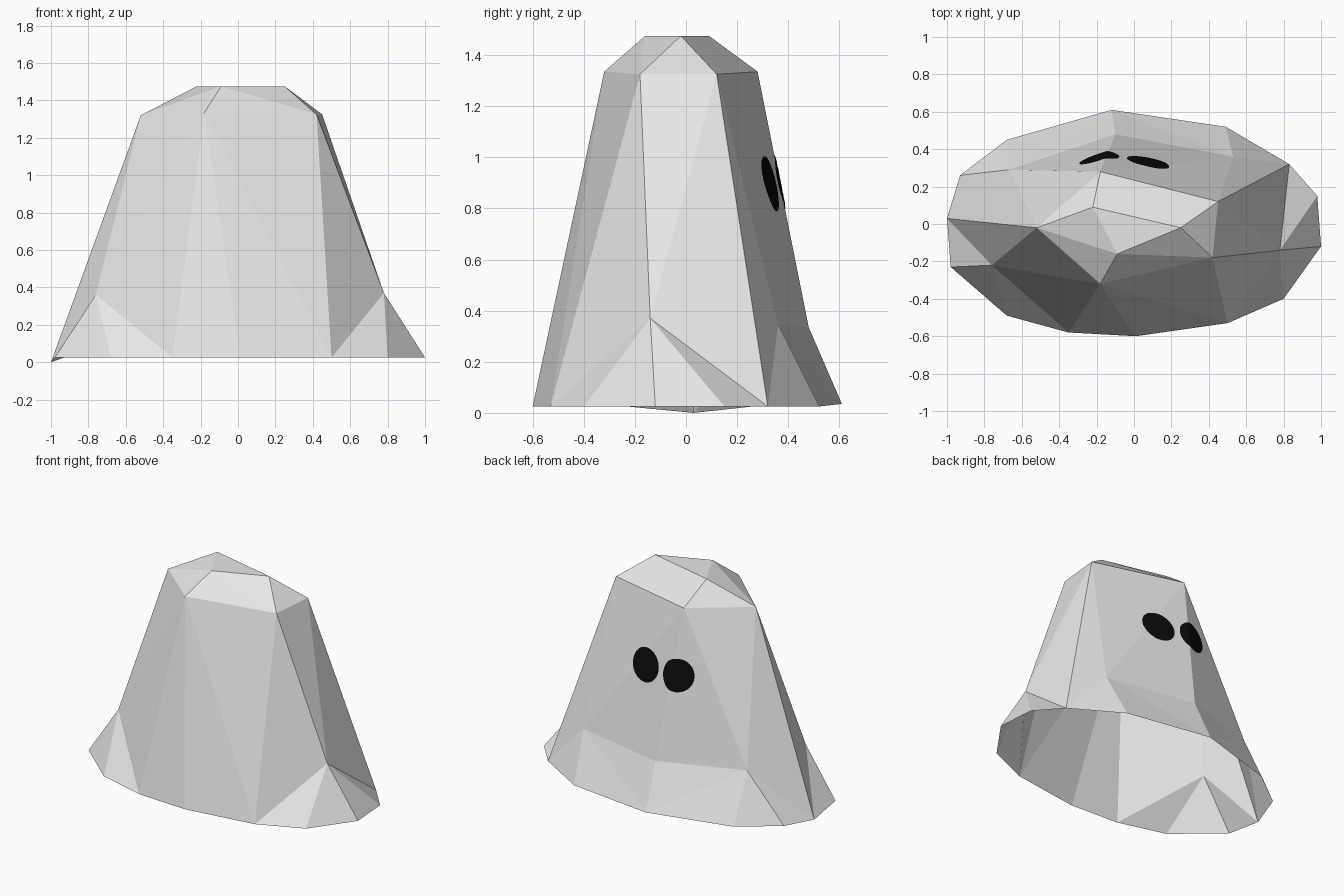
import bpy, bmesh, math
from mathutils import Vector
from mathutils.bvhtree import BVHTree

if "Cube" in bpy.data.objects:
    bpy.data.objects.remove(bpy.data.objects["Cube"])


def material(name, rgb):
    m = bpy.data.materials.new(name)
    m.diffuse_color = (*rgb, 1)
    m.use_nodes = True
    m.node_tree.nodes["Principled BSDF"].inputs["Base Color"].default_value = m.diffuse_color
    return m


def finish(bm, name, mat):
    me = bpy.data.meshes.new(name)
    bm.to_mesh(me)
    me.materials.append(mat)
    ob = bpy.data.objects.new(name, me)
    bpy.context.collection.objects.link(ob)
    return ob


cloth = material("white cloth", (0.8, 0.8, 0.8))
black = material("black", (0.003, 0.003, 0.003))

# Rings of the draped sheet, hem upwards
HEM = [(-1, .03), (-.93, .26), (-.68, .45), (-.12, .61), (.49, .52), (.83, .32), (.98, .15),
       (1, -.12), (.8, -.4), (.5, -.53), (.01, -.6), (-.35, -.58), (-.68, -.49), (-.98, -.23)]
FOLDS = [(-.76, -.22, .36), (-.67, .29, .35), (-.1, .48, .335), (.53, .36, .345), (.78, -.14, .37)]
SHOULDER = [(-.52, -.02, 1.32), (-.18, .28, 1.335), (.45, .12, 1.325),
            (.42, -.18, 1.325), (-.18, -.32, 1.335)]
CROWN = [(-.22, .09, 1.475), (.25, -.02, 1.475), (-.09, -.16, 1.475)]

bm = bmesh.new()
b = [bm.verts.new((x, y, 0 if i == 0 else .035 if i == 3 else .025)) for i, (x, y) in enumerate(HEM)]
m, s, c = ([bm.verts.new(p) for p in ring] for ring in (FOLDS, SHOULDER, CROWN))


def fan(apex, run, closed=True):
    ends = run[1:] + run[:1] if closed else run[1:]
    for p, q in zip(run, ends):
        bm.faces.new((apex, p, q))


# Sides: each fold point fans out to its neighbours
fan(m[0], [s[4], b[11], b[12], b[13], b[0], s[0]])
fan(m[1], [s[0], *b[0:4], m[2], s[1]])
fan(m[3], [s[1], m[2], b[3], b[4], b[5], s[2]])
fan(m[4], [s[2], *b[5:10], s[3]])
fan(s[4], [s[3], *b[9:12]], closed=False)
# Crown of the sheet
for f in ((c[0], c[1], c[2]), (s[1], s[2], c[1], c[0]), (s[0], s[1], c[0]),
          (s[0], c[0], c[2], s[4]), (s[4], c[2], c[1], s[3]), (s[3], c[1], s[2])):
    bm.faces.new(f)
bmesh.ops.recalc_face_normals(bm, faces=bm.faces)
bmesh.ops.triangulate(bm, faces=bm.faces)
surface = BVHTree.FromBMesh(bm)
finish(bm, "draped_sheet", cloth)


# Eyes: thin ellipses wrapped on the back of the sheet
def eye(name, cx, cz, rx, rz, rings=10, seg=32):
    bm = bmesh.new()

    def put(x, z):
        hit = surface.ray_cast(Vector((x, 2, z)), Vector((0, -1, 0)))[0]
        return bm.verts.new(hit + Vector((0, .005, .001)))

    mid = put(cx, cz)
    prev = None
    for r in range(1, rings + 1):
        k = r / rings
        ring = [put(cx + k * rx * math.cos(math.tau * i / seg),
                    cz + k * rz * math.sin(math.tau * i / seg)) for i in range(seg)]
        for i in range(seg):
            j = (i + 1) % seg
            bm.faces.new((mid, ring[j], ring[i]) if prev is None
                         else (prev[i], prev[j], ring[j], ring[i]))
        prev = ring
    finish(bm, name, black)


eye("left_eye", -.185, .9, .107, .108)
eye("right_eye", .075, .895, .113, .108)
